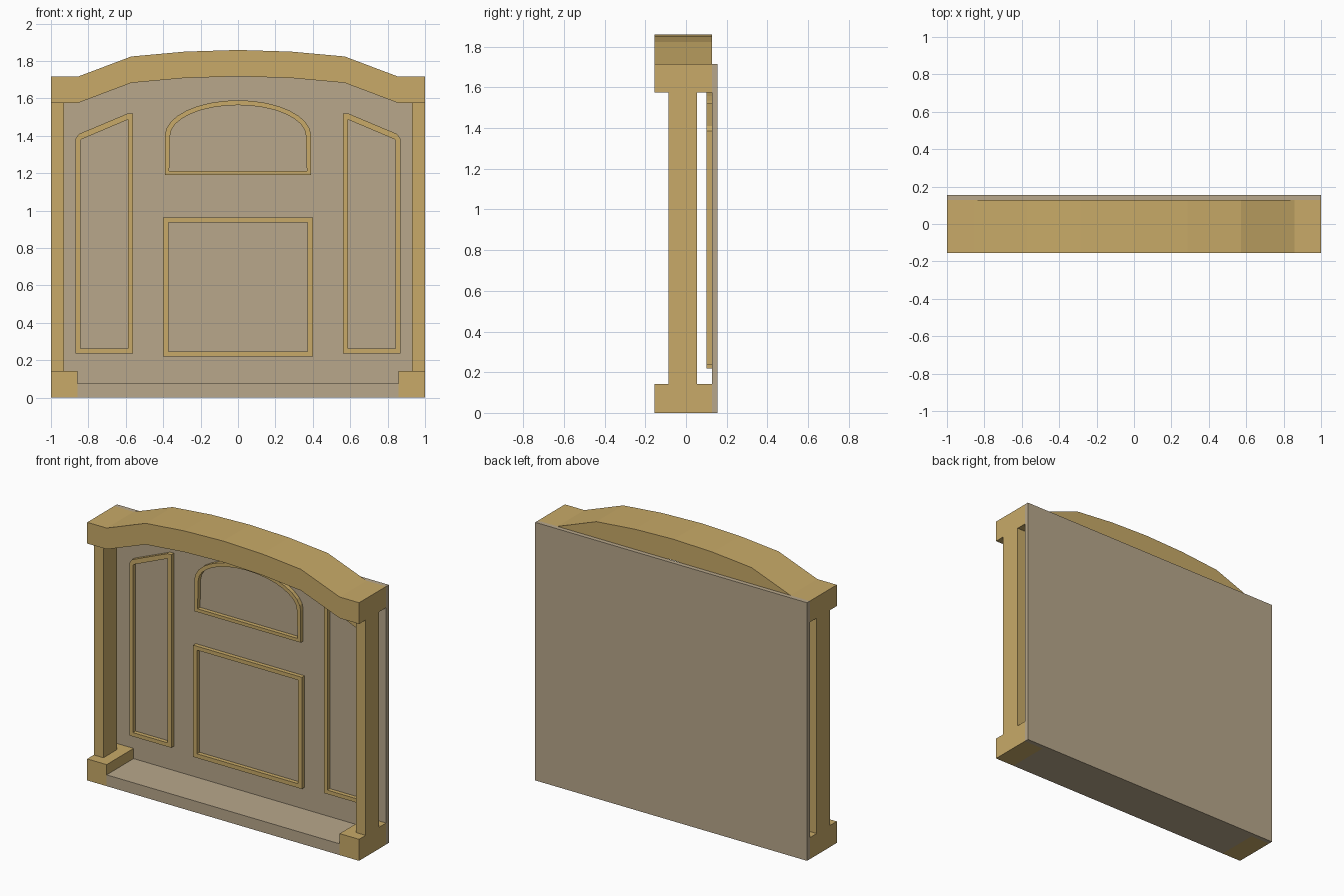
import bpy, bmesh, math

if "Cube" in bpy.data.objects:
    bpy.data.objects.remove(bpy.data.objects["Cube"])

FRONT, BACK = -0.156, 0.127      # depth of the main structure
PANEL_BACK = 0.156
FRAME_FRONT = 0.10


def material(name, colour):
    m = bpy.data.materials.new(name)
    m.diffuse_color = (*colour, 1)
    m.use_nodes = True
    m.node_tree.nodes["Principled BSDF"].inputs["Base Color"].default_value = m.diffuse_color
    return m


OAK = material("oak", (0.578, 0.402, 0.138))
LINING = material("lining", (0.479, 0.387, 0.258))


def finish(name, bm, mat, mirror):
    bmesh.ops.recalc_face_normals(bm, faces=bm.faces)
    mesh = bpy.data.meshes.new(name)
    bm.to_mesh(mesh)
    bm.free()
    mesh.materials.append(mat)
    ob = bpy.data.objects.new(name, mesh)
    bpy.context.collection.objects.link(ob)
    if mirror:
        mod = ob.modifiers.new("mirror", 'MIRROR')
        mod.use_mirror_merge = False
    return ob


def prism(name, outline, y0, y1, mat, mirror=False):
    """Extrude an x-z outline from y0 to y1."""
    bm = bmesh.new()
    face = bm.faces.new([bm.verts.new((x, y0, z)) for x, z in outline])
    ext = bmesh.ops.extrude_face_region(bm, geom=[face], use_keep_orig=True)
    verts = [v for v in ext["geom"] if isinstance(v, bmesh.types.BMVert)]
    bmesh.ops.translate(bm, verts=verts, vec=(0, y1 - y0, 0))
    return finish(name, bm, mat, mirror)


def ring(name, outer, inner, y0, y1, mat, mirror=False):
    """Solid moulding between two matching x-z outlines."""
    bm = bmesh.new()
    loops = [[bm.verts.new((x, y, z)) for x, z in pts]
             for pts, y in ((outer, y0), (outer, y1), (inner, y1), (inner, y0))]
    n = len(outer)
    for k in range(4):
        a, b = loops[k], loops[(k + 1) % 4]
        for i in range(n):
            j = (i + 1) % n
            bm.faces.new((a[i], a[j], b[j], b[i]))
    return finish(name, bm, mat, mirror)


def rect(x0, x1, z0, z1):
    return [(x0, z0), (x1, z0), (x1, z1), (x0, z1)]


# Back panel and floor
prism("back_panel", rect(-1, 1, 0, 1.716), BACK, PANEL_BACK, LINING)
prism("floor", rect(-0.857, 0.857, 0, 0.075), FRONT, BACK, LINING)

# Base blocks and posts
prism("base_block", rect(0.857, 1, 0, 0.143), FRONT, BACK, OAK, True)
prism("post", rect(0.929, 1, 0.143, 1.575), -0.087, 0.055, OAK, True)

# Arched crown
top = [(-1, 1.716), (-0.857, 1.716), (-0.571, 1.824), (-0.286, 1.85), (0, 1.859),
       (0.286, 1.85), (0.571, 1.824), (0.857, 1.716), (1, 1.716)]
bottom = [(x, z - 0.141) for x, z in reversed(top)]
prism("crown", top + bottom, FRONT, BACK, OAK)

# Lower rectangular moulding
ring("lower_moulding", rect(-0.4, 0.4, 0.219, 0.962), rect(-0.372, 0.372, 0.247, 0.936),
     FRAME_FRONT, BACK, OAK)

# Upper arched moulding


def arch(half_bottom, half_top, z0, spring, rise, steps=16):
    arc = [math.pi * i / steps for i in range(steps + 1)]
    return [(-half_bottom, z0), (half_bottom, z0)] + [
        (half_top * math.cos(a), spring + rise * math.sin(a)) for a in arc]


ring("upper_moulding", arch(0.391, 0.391, 1.19, 1.40, 0.19),
     arch(0.368, 0.363, 1.212, 1.40, 0.164), FRAME_FRONT, BACK, OAK)

# Tall side mouldings with sloping tops
ring("side_moulding",
     [(0.561, 0.236), (0.868, 0.236), (0.868, 1.385), (0.85, 1.41), (0.588, 1.52), (0.561, 1.52)],
     [(0.587, 0.262), (0.843, 0.262), (0.843, 1.37), (0.84, 1.38), (0.595, 1.484), (0.587, 1.487)],
     FRAME_FRONT, BACK, OAK, True)
